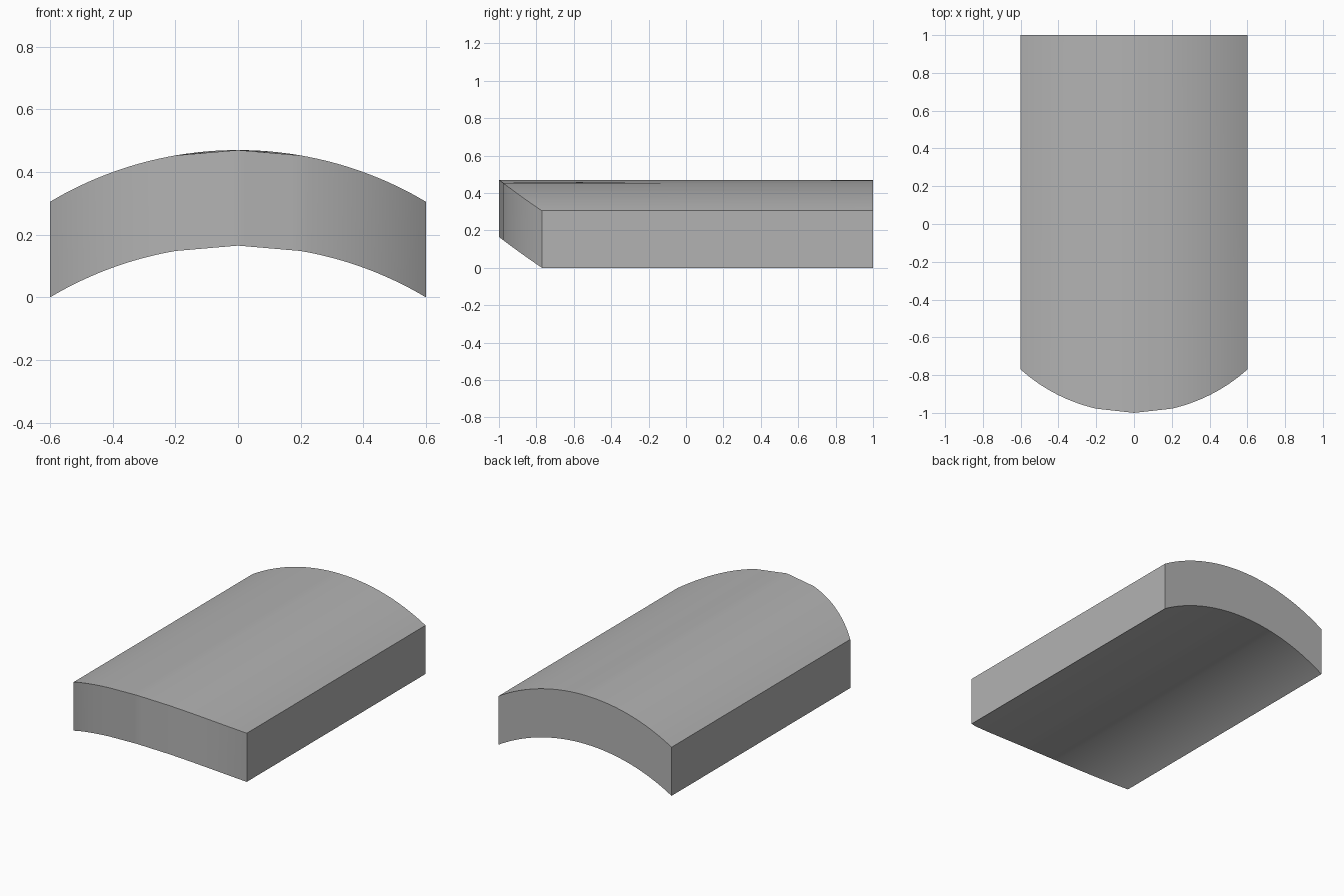
import bpy
import bmesh
from math import sqrt, radians

cube = bpy.data.objects.get("Cube")
if cube:
    bpy.data.objects.remove(cube)

HALF_WIDTH, THICK, TOP, BACK = 0.6, 0.305, 0.47, 1.0
ARCH_R, NOSE_R = 1.173, 0.898   # radii of the arch and of the rounded front
FLAT = 0.2                      # the nose is straight-sided inside this x
STEPS = 48


def sag(x, radius):
    return radius - sqrt(radius * radius - x * x)


def nose_sag(x, radius):
    """Arc drop, straightened into two facets near the middle."""
    if abs(x) < FLAT:
        return sag(FLAT, radius) * abs(x) / FLAT
    return sag(x, radius)


# Grey plastic
grey = bpy.data.materials.new("grey")
grey.use_nodes = True
colour = (0.45, 0.45, 0.45, 1)
grey.diffuse_color = colour
grey.node_tree.nodes["Principled BSDF"].inputs["Base Color"].default_value = colour

# Arched slab: one cross-section loop of four corners per column
bm = bmesh.new()
columns = []
for i in range(STEPS + 1):
    x = HALF_WIDTH * (2 * i / STEPS - 1)
    front_y = -BACK + nose_sag(x, NOSE_R)
    front_z = TOP - nose_sag(x, ARCH_R)
    back_z = TOP - sag(x, ARCH_R)
    corners = [(x, front_y, front_z), (x, BACK, back_z),
               (x, BACK, back_z - THICK), (x, front_y, front_z - THICK)]
    columns.append([bm.verts.new(c) for c in corners])

for a, b in zip(columns, columns[1:]):
    for k in range(4):
        n = (k + 1) % 4
        bm.faces.new((a[k], a[n], b[n], b[k]))
bm.faces.new(columns[0])
bm.faces.new(columns[-1])
bmesh.ops.recalc_face_normals(bm, faces=bm.faces)

mesh = bpy.data.meshes.new("curved_slope_slab")
bm.to_mesh(mesh)
bm.free()
mesh.materials.append(grey)
slab = bpy.data.objects.new("curved_slope_slab", mesh)
bpy.context.collection.objects.link(slab)

# Smooth the curves, keep the rims crisp
bpy.ops.object.select_all(action='DESELECT')
slab.select_set(True)
bpy.context.view_layer.objects.active = slab
bpy.ops.object.shade_smooth_by_angle(angle=radians(30))
